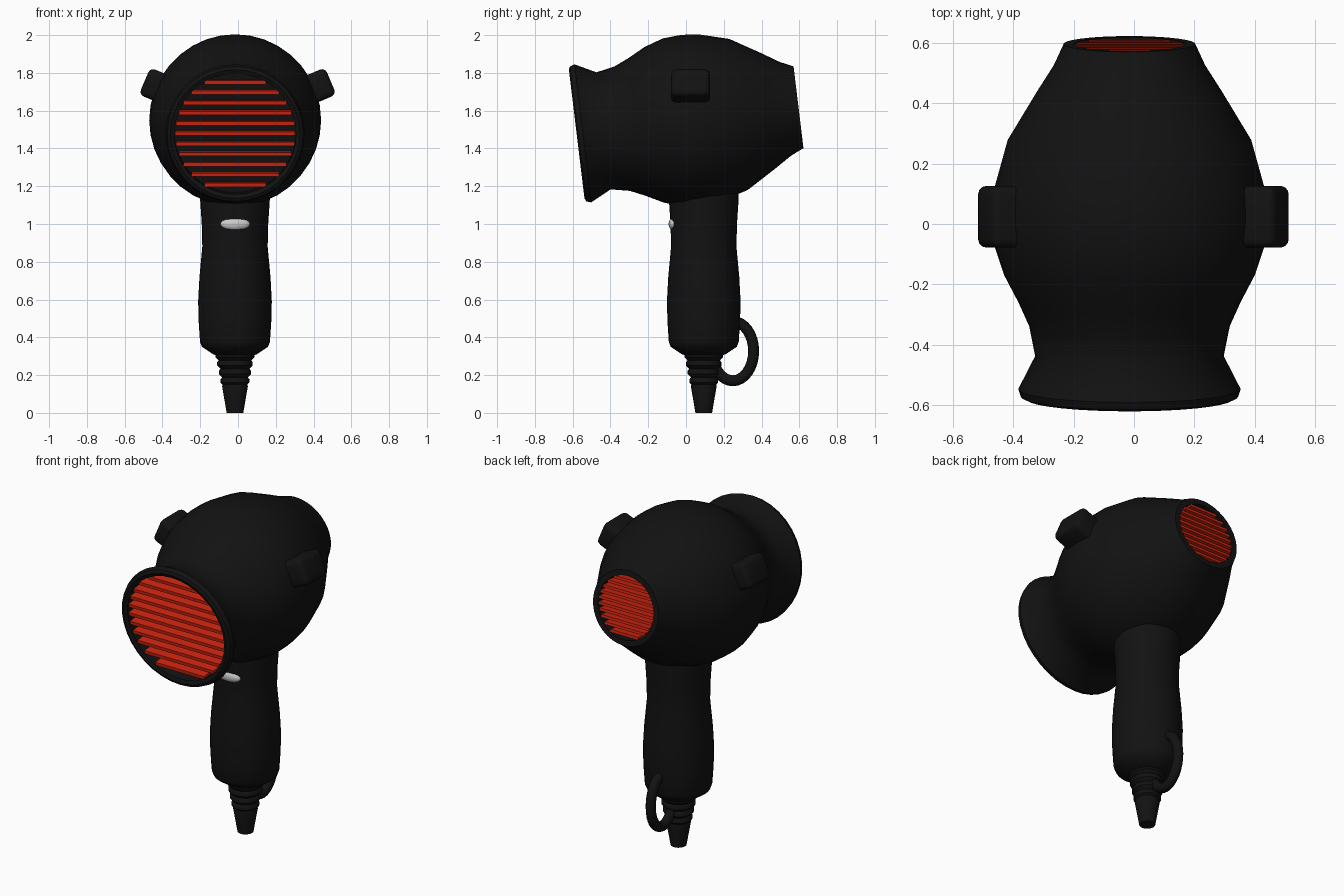
import bpy, bmesh, math
from mathutils import Matrix, Vector

if "Cube" in bpy.data.objects:
    bpy.data.objects.remove(bpy.data.objects["Cube"])

CX = -0.015                       # body centre line
TILT = math.radians(6.9)          # barrel rises toward the back
BARREL = Matrix.Translation((CX, 0, 1.546)) @ Matrix.Rotation(TILT - math.pi / 2, 4, 'X')
HANDLE = Matrix.Translation((CX - 0.001, 0.094, 0))


def material(name, rgb):
    m = bpy.data.materials.new(name)
    m.diffuse_color = (*rgb, 1)
    m.use_nodes = True
    m.node_tree.nodes["Principled BSDF"].inputs["Base Color"].default_value = m.diffuse_color
    return m


BLACK = material("black", (0.006, 0.006, 0.006))
RED = material("red", (0.62, 0.018, 0.005))
SILVER = material("silver", (0.6, 0.6, 0.6))


def finish(name, bm, mat, angle=40):
    bmesh.ops.recalc_face_normals(bm, faces=bm.faces)
    me = bpy.data.meshes.new(name)
    bm.to_mesh(me)
    bm.free()
    ob = bpy.data.objects.new(name, me)
    bpy.context.collection.objects.link(ob)
    me.materials.append(mat)
    bpy.ops.object.select_all(action='DESELECT')
    ob.select_set(True)
    bpy.context.view_layer.objects.active = ob
    bpy.ops.object.shade_smooth_by_angle(angle=math.radians(angle))
    return ob


def lathe(name, profile, frame, mat, seg=36):
    """Revolve (radius, height) points round the frame's z axis, capping both ends."""
    bm = bmesh.new()
    rings = [[bm.verts.new(frame @ Vector((r * math.cos(2 * math.pi * i / seg),
                                           r * math.sin(2 * math.pi * i / seg), h)))
              for i in range(seg)] for r, h in profile]
    for a, b in zip(rings, rings[1:]):
        for i in range(seg):
            j = (i + 1) % seg
            bm.faces.new((a[i], a[j], b[j], b[i]))
    bm.faces.new(rings[0])
    bm.faces.new(rings[-1])
    return finish(name, bm, mat)


def grille(name, radius, depth_pos, depth, count, thick):
    """Horizontal slats trimmed to a circle."""
    bm = bmesh.new()
    pitch = 2 * radius * 0.86 / (count - 1)
    for i in range(count):
        v = (i - (count - 1) / 2) * pitch
        w = math.sqrt(radius ** 2 - v ** 2)
        m = BARREL @ Matrix.Translation((0, v, depth_pos)) @ Matrix.Diagonal((2 * w, thick, depth, 1))
        bmesh.ops.create_cube(bm, size=1, matrix=m)
    return finish(name, bm, RED)


# barrel: recessed front, flared rim, waist, bulge, tapered back with recess
lathe("barrel", [(0.322, -0.50), (0.322, -0.575), (0.343, -0.583), (0.360, -0.575), (0.368, -0.55),
                 (0.312, -0.44), (0.332, -0.34), (0.368, -0.26), (0.415, -0.17), (0.448, -0.07),
                 (0.455, 0.03), (0.447, 0.12), (0.403, 0.28), (0.307, 0.44), (0.250, 0.53),
                 (0.218, 0.60), (0.185, 0.60), (0.185, 0.54)], BARREL, BLACK)
grille("front_grille", 0.318, -0.54, 0.06, 11, 0.02)
grille("back_grille", 0.182, 0.572, 0.05, 10, 0.016)

# handle grip
lathe("handle", [(0.085, 0.30), (0.115, 0.31), (0.175, 0.35), (0.185, 0.375), (0.192, 0.48),
                 (0.195, 0.59), (0.188, 0.72), (0.173, 0.88), (0.176, 1.0), (0.184, 1.12),
                 (0.186, 1.22)], HANDLE, BLACK, 32)

# ribbed cable sleeve
sleeve = [(0.044, 0.0), (0.068, 0.14)]
for k in range(4):
    z, r = 0.15 + 0.045 * k, 0.072 + 0.009 * k
    sleeve += [(r - 0.006, z), (r + 0.004, z + 0.010), (r + 0.004, z + 0.028), (r - 0.004, z + 0.038)]
lathe("cable_sleeve", sleeve + [(0.09, 0.33)], HANDLE, BLACK, 24)

# hanging loop
bm = bmesh.new()
N, M, tube = 32, 10, 0.029
loop = []
for i in range(N):
    t = 2 * math.pi * i / N
    c = Vector((CX, 0.248 + 0.11 * math.cos(t), 0.327 + 0.157 * math.sin(t)))
    n = Vector((0, 0.157 * math.cos(t), 0.11 * math.sin(t))).normalized()
    loop.append([bm.verts.new(c + tube * (n * math.cos(2 * math.pi * k / M)
                                          + Vector((math.sin(2 * math.pi * k / M), 0, 0))))
                 for k in range(M)])
for i in range(N):
    a, b = loop[i], loop[(i + 1) % N]
    for k in range(M):
        bm.faces.new((a[k], a[(k + 1) % M], b[(k + 1) % M], b[k]))
finish("hanging_loop", bm, BLACK)

# side lugs, mirrored
for side, label in ((-1, "left"), (1, "right")):
    bm = bmesh.new()
    m = (Matrix.Translation((-0.002, 0.024, 1.548)) @ Matrix.Rotation(-side * math.radians(23), 4, 'Y')
         @ Matrix.Translation((side * 0.445, 0, 0)) @ Matrix.Diagonal((0.18, 0.205, 0.155, 1)))
    bmesh.ops.create_cube(bm, size=1, matrix=m)
    bmesh.ops.bevel(bm, geom=bm.edges[:], offset=0.028, segments=3, profile=0.5, affect='EDGES')
    finish(label + "_side_lug", bm, BLACK)

# oval switch
bm = bmesh.new()
bmesh.ops.create_uvsphere(bm, u_segments=24, v_segments=12, radius=1,
                          matrix=Matrix.Translation((CX, -0.066, 1.0)) @ Matrix.Diagonal((0.078, 0.026, 0.035, 1)))
finish("switch_button", bm, SILVER)
